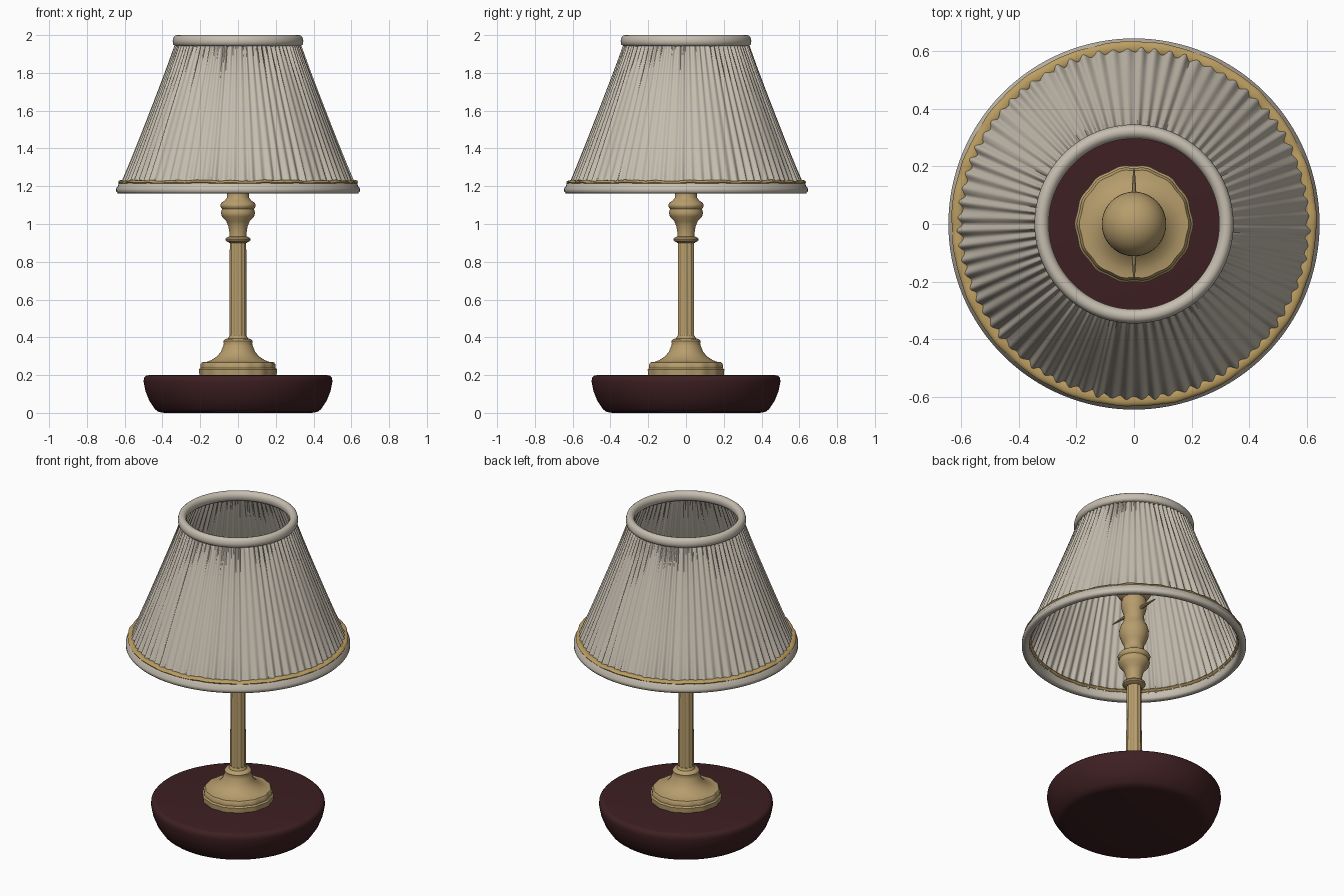
import bpy, bmesh, math, random

random.seed(4)
if "Cube" in bpy.data.objects:
    bpy.data.objects.remove(bpy.data.objects["Cube"], do_unlink=True)


def material(name, rgb):
    m = bpy.data.materials.new(name)
    m.use_nodes = True
    m.diffuse_color = (*rgb, 1)
    m.node_tree.nodes["Principled BSDF"].inputs["Base Color"].default_value = (*rgb, 1)
    return m


cream = material("cream fabric", (0.56, 0.51, 0.43))
brass = material("aged brass", (0.47, 0.335, 0.15))
gold = material("gold piping", (0.50, 0.34, 0.12))
maroon = material("dark maroon", (0.048, 0.014, 0.016))


def lathe(name, profile, mat, closed=False, n=64, warp=None, angle=40):
    """Turn (radius, height) points about z; warp may adjust each point."""
    bm = bmesh.new()
    rows = []
    for i in range(n):
        a = math.tau * i / n
        row = []
        for r, z in profile:
            if warp:
                r, z = warp(r, z, a)
            row.append(bm.verts.new((r * math.cos(a), r * math.sin(a), z)))
        rows.append(row)
    count = len(profile)
    for i in range(n):
        p, q = rows[i], rows[(i + 1) % n]
        for j in range(count if closed else count - 1):
            k = (j + 1) % count
            bm.faces.new((p[j], q[j], q[k], p[k]))
    bmesh.ops.remove_doubles(bm, verts=bm.verts, dist=1e-5)
    bmesh.ops.recalc_face_normals(bm, faces=bm.faces)
    me = bpy.data.meshes.new(name)
    bm.to_mesh(me)
    bm.free()
    me.materials.append(mat)
    ob = bpy.data.objects.new(name, me)
    bpy.context.collection.objects.link(ob)
    bpy.ops.object.select_all(action="DESELECT")
    ob.select_set(True)
    bpy.context.view_layer.objects.active = ob
    bpy.ops.object.shade_smooth_by_angle(angle=math.radians(angle))
    return ob


def oval(r, z, rw, rh, steps=12):
    return [(r + rw * math.cos(math.tau * i / steps), z + rh * math.sin(math.tau * i / steps))
            for i in range(steps)]


# Heavy rounded base
lathe("base", [(0, 0), (0.39, 0), (0.42, 0.005), (0.44, 0.02), (0.47, 0.065), (0.49, 0.115),
               (0.5, 0.165), (0.498, 0.185), (0.488, 0.197), (0.47, 0.2), (0, 0.2)],
      maroon, n=96, angle=60)


# Stepped foot with a softly scalloped rim
def scallop(r, z, a):
    return (r * (1 + 0.012 * math.cos(14 * a)) if r > 0.18 else r), z


lathe("foot", [(0, 0.195), (0.202, 0.195), (0.204, 0.23), (0.196, 0.238), (0.197, 0.255),
               (0.188, 0.268), (0.165, 0.27), (0.14, 0.28), (0.11, 0.3), (0.09, 0.325),
               (0.078, 0.355), (0.075, 0.365), (0.077, 0.38), (0.07, 0.39), (0.052, 0.395),
               (0.045, 0.41), (0, 0.41)], brass, n=112, warp=scallop)

# Fluted column
lathe("column", [(0.043, 0.4), (0.041, 0.91)], brass, n=80,
      warp=lambda r, z, a: (r + 0.0025 * math.cos(10 * a), z))

# Turned neck, vase and lamp holder
lathe("neck", [(0, 0.9), (0.045, 0.9), (0.064, 0.91), (0.067, 0.918), (0.064, 0.926),
               (0.046, 0.935), (0.046, 0.96), (0.052, 0.99), (0.062, 1.015), (0.085, 1.04),
               (0.091, 1.06), (0.084, 1.08), (0.092, 1.09), (0.094, 1.1), (0.088, 1.112),
               (0.07, 1.125), (0.058, 1.14), (0.057, 1.175), (0.068, 1.195), (0.083, 1.235),
               (0.085, 1.27), (0.075, 1.305), (0.06, 1.33), (0.058, 1.375), (0.07, 1.41),
               (0.076, 1.45), (0.06, 1.5), (0, 1.5)], brass)

# Round bulb
lathe("bulb", [(0.112 * math.sin(math.pi * i / 20), 1.57 - 0.112 * math.cos(math.pi * i / 20))
               for i in range(21)], brass)

# Thin pointed wings either side of the lamp holder
for side, label in ((1, "back"), (-1, "front")):
    bpy.ops.mesh.primitive_cone_add(vertices=8, radius1=0.012, radius2=0.003, depth=0.14,
                                    location=(0, side * 0.12, 1.4),
                                    rotation=(-side * math.pi / 2, 0, 0))
    wing = bpy.context.object
    wing.name = label + "_holder_wing"
    wing.data.materials.append(brass)

# Pleated shade: each fold has its own depth and sideways drift
FOLDS = 76
depth = [random.uniform(0.35, 1.0) for _ in range(FOLDS)]
drift = [random.uniform(-0.25, 0.25) for _ in range(FOLDS)]
LOW, HIGH = 1.2, 1.965


def pleat(r, z, a):
    t = (z - LOW) / (HIGH - LOW)
    u = a / math.tau * FOLDS
    i = int(u) % FOLDS
    f = u - int(u)
    lean = drift[i] * (2 * t - 1) * math.sin(math.pi * f)
    gathered = 0.006 + 0.008 * abs(2 * t - 1) ** 3
    return r - gathered * depth[i] * math.cos(math.tau * (f + 0.3 * lean)), z


STEPS = 14
heights = [i / STEPS for i in range(STEPS + 1)]


def wall(offset):
    return [(0.613 - 0.298 * t + offset, LOW + (HIGH - LOW) * t) for t in heights]


lathe("pleated_shade", wall(0.003) + wall(-0.003)[::-1], cream, closed=True,
      n=FOLDS * 8, warp=pleat, angle=70)

# Fabric bands around the shade openings
lathe("lower_band", [(0.61, 1.162), (0.636, 1.162), (0.645, 1.172), (0.645, 1.188),
                     (0.636, 1.2), (0.632, 1.215), (0.622, 1.222), (0.604, 1.218),
                     (0.6, 1.2), (0.602, 1.172)], cream, closed=True, n=128, angle=60)
lathe("upper_band", [(0.305, 1.945), (0.333, 1.943), (0.344, 1.952), (0.346, 1.97),
                     (0.341, 1.99), (0.33, 1.999), (0.318, 2.0), (0.305, 1.995),
                     (0.296, 1.978), (0.297, 1.955)], cream, closed=True, n=112, angle=60)


# Uneven gold piping showing above the lower band and below the upper one
def ripple(r, z, a):
    wave = math.sin(9 * a) + math.sin(23 * a + 1) + 0.6 * math.sin(41 * a)
    return r + 0.001 * wave, z + 0.0018 * wave


lathe("lower_piping", oval(0.612, 1.22, 0.022, 0.011), gold, closed=True, n=192, warp=ripple)
lathe("upper_piping", oval(0.325, 1.95, 0.013, 0.007), gold, closed=True, n=192, warp=ripple)
